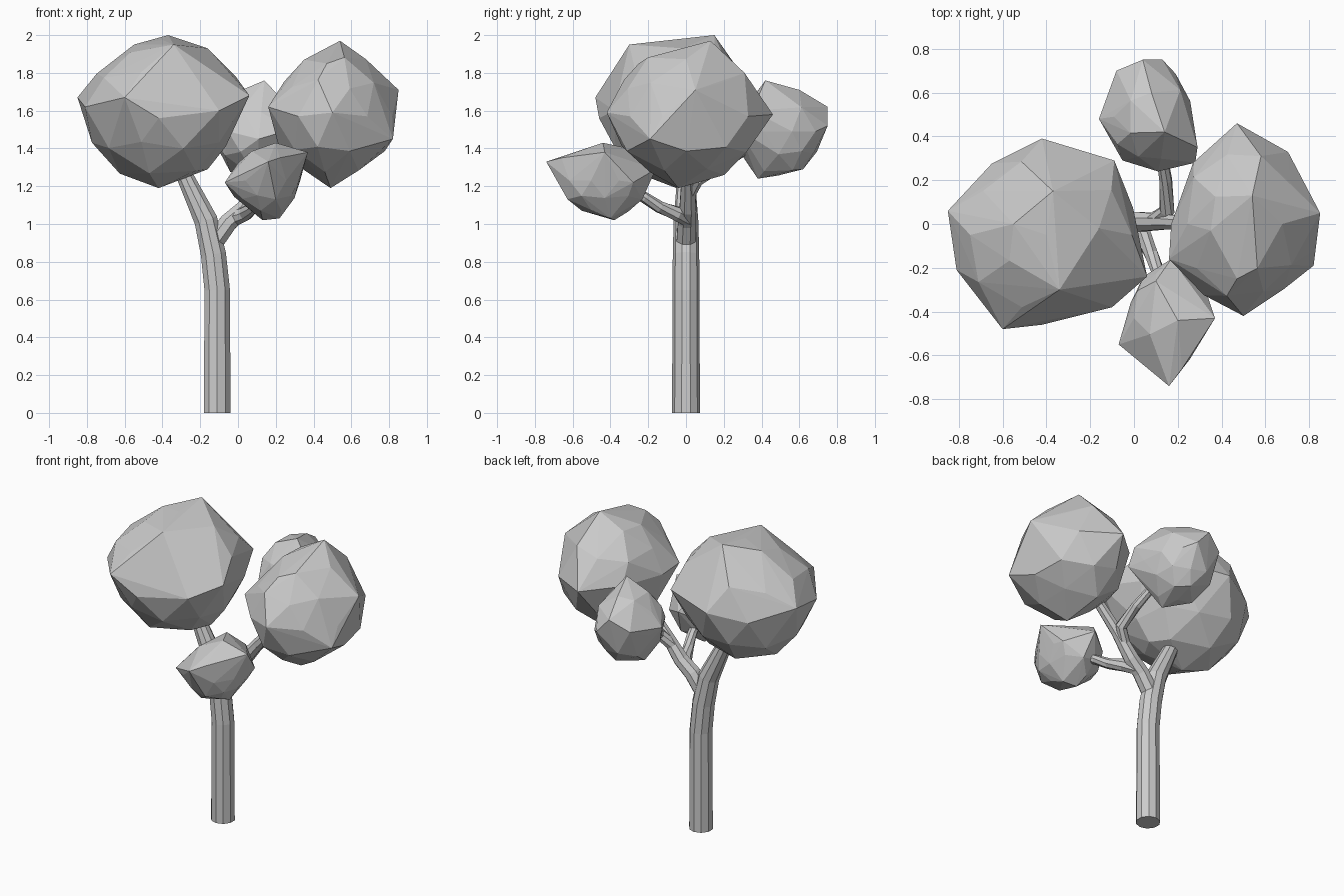
import bpy, bmesh, math, random
from mathutils import Vector


def add_object(name, bm):
    bmesh.ops.recalc_face_normals(bm, faces=bm.faces)
    mesh = bpy.data.meshes.new(name)
    bm.to_mesh(mesh)
    bm.free()
    ob = bpy.data.objects.new(name, mesh)
    bpy.context.collection.objects.link(ob)
    return ob


def limb(name, path, sides):
    """Tapered faceted tube through (x, y, z, radius) stations."""
    bm = bmesh.new()
    pts = [Vector(p[:3]) for p in path]
    rings = []
    for i, p in enumerate(pts):
        t = (pts[min(i + 1, len(pts) - 1)] - pts[max(i - 1, 0)]).normalized()
        ref = Vector((0, 1, 0)) if abs(t.y) < 0.95 else Vector((1, 0, 0))
        u = ref.cross(t).normalized()
        v = t.cross(u)
        r = path[i][3]
        rings.append([bm.verts.new(p + r * (math.cos(a) * u + math.sin(a) * v))
                      for a in (2 * math.pi * (k + 0.5) / sides for k in range(sides))])
    for lo, hi in zip(rings, rings[1:]):
        for k in range(sides):
            n = (k + 1) % sides
            bm.faces.new((lo[k], lo[n], hi[n], hi[k]))
    bm.faces.new(rings[0][::-1])
    bm.faces.new(rings[-1])
    return add_object(name, bm)


def foliage(name, centre, radii, tips, seed):
    """Chunky crown: hull of a jittered ellipsoid and its outermost corners."""
    rng = random.Random(seed)
    bm = bmesh.new()
    bmesh.ops.create_icosphere(bm, subdivisions=2, radius=1)
    for v in bm.verts:
        k = rng.uniform(0.86, 0.97)
        v.co = Vector([centre[i] + radii[i] * v.co[i] * k for i in range(3)])
    pts = [v.co.copy() for v in bm.verts]
    bm.clear()
    # corners replace the ellipsoid points close to them
    gap = 0.3 * min(radii)
    tips = [Vector(t) for t in tips]
    pts = [p for p in pts if all((p - t).length > gap for t in tips)] + tips
    for p in pts:
        bm.verts.new(p)
    bmesh.ops.convex_hull(bm, input=bm.verts[:])
    loose = [v for v in bm.verts if not v.link_faces]
    bmesh.ops.delete(bm, geom=loose, context='VERTS')
    return add_object(name, bm)


# trunk, bending into the left branch
limb("trunk", [(-0.11, 0, 0, 0.074), (-0.11, 0, 0.65, 0.071), (-0.13, 0, 0.84, 0.07),
               (-0.17, 0, 1.02, 0.065), (-0.28, 0, 1.25, 0.047), (-0.36, 0, 1.42, 0.04)], 10)

# right branch and the two twigs growing from it
limb("right_branch", [(-0.13, 0, 0.9, 0.055), (-0.05, 0.005, 1.01, 0.052), (0.03, 0.01, 1.08, 0.048),
                      (0.14, 0.01, 1.22, 0.038), (0.32, 0, 1.42, 0.03)], 8)
limb("front_branch", [(-0.02, 0.01, 1.03, 0.045), (0.04, -0.05, 1.055, 0.04),
                      (0.08, -0.14, 1.09, 0.033), (0.11, -0.22, 1.14, 0.03),
                      (0.13, -0.32, 1.2, 0.025)], 8)
limb("back_branch", [(0.08, 0.01, 1.15, 0.036), (0.15, 0.06, 1.235, 0.036),
                     (0.145, 0.2, 1.32, 0.03), (0.12, 0.36, 1.42, 0.024)], 8)

# four leaf crowns
foliage("left_foliage", (-0.4, -0.05, 1.6), (0.45, 0.43, 0.41),
        [(-0.85, 0.06, 1.67), (-0.42, 0.39, 1.65), (-0.09, 0.29, 1.68), (0.06, -0.24, 1.68),
         (-0.1, -0.38, 1.6), (-0.42, -0.46, 1.56), (-0.6, -0.48, 1.67), (-0.81, -0.21, 1.62),
         (-0.37, 0.15, 2.0), (-0.34, -0.3, 1.95), (-0.16, -0.02, 1.93), (-0.55, 0, 1.95),
         (-0.42, -0.05, 1.19), (-0.16, -0.05, 1.29)], 3)
foliage("right_foliage", (0.51, 0.0, 1.57), (0.34, 0.42, 0.38),
        [(0.54, 0.13, 1.97), (0.47, 0.46, 1.58), (0.5, -0.42, 1.59), (0.49, -0.04, 1.19),
         (0.82, -0.19, 1.45), (0.85, 0.05, 1.71), (0.17, 0, 1.6), (0.16, -0.16, 1.62),
         (0.47, -0.25, 1.85), (0.35, -0.03, 1.87), (0.58, 0.32, 1.38), (0.58, 0.31, 1.8),
         (0.27, 0.28, 1.6)], 5)
foliage("back_foliage", (0.07, 0.49, 1.49), (0.22, 0.26, 0.26),
        [(0.04, 0.75, 1.62), (0.13, 0.75, 1.52), (-0.08, 0.7, 1.55), (-0.16, 0.48, 1.52),
         (0.11, 0.24, 1.45), (0.28, 0.28, 1.5), (0.29, 0.35, 1.6), (0.14, 0.42, 1.76),
         (0.08, 0.6, 1.71), (0.08, 0.62, 1.29), (0.1, 0.38, 1.24)], 7)
foliage("front_foliage", (0.15, -0.43, 1.23), (0.2, 0.26, 0.2),
        [(0.16, -0.74, 1.33), (0.22, -0.66, 1.35), (0.37, -0.43, 1.38), (0.17, -0.16, 1.29),
         (-0.07, -0.55, 1.22), (0.2, -0.44, 1.43), (0.1, -0.26, 1.39), (0.22, -0.4, 1.03),
         (0.13, -0.38, 1.02), (0.32, -0.28, 1.22), (0.14, -0.66, 1.21)], 9)
